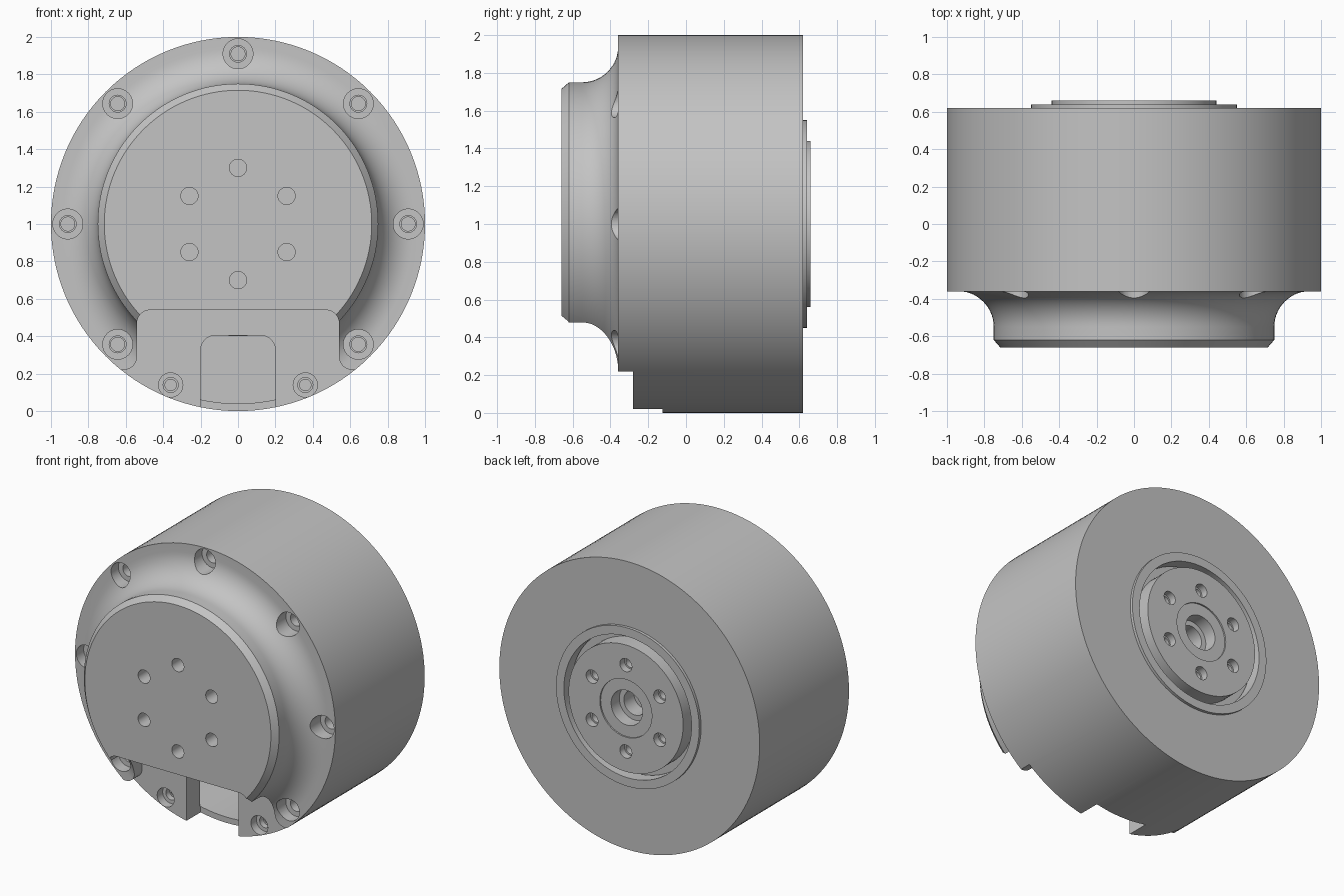
import bpy
import bmesh
from math import sin, cos, pi, radians

if "Cube" in bpy.data.objects:
    bpy.data.objects.remove(bpy.data.objects["Cube"], do_unlink=True)

grey = bpy.data.materials.new("plain grey")
grey.use_nodes = True
grey.diffuse_color = (0.55, 0.55, 0.55, 1)
grey.node_tree.nodes["Principled BSDF"].inputs["Base Color"].default_value = (0.55, 0.55, 0.55, 1)


def lathe(bm, profile, cx=0, cz=1, seg=32):
    """Solid of revolution about the y direction from (radius, y) points, capped at both ends."""
    rings = []
    for r, y in profile:
        rings.append([bm.verts.new((cx + r * cos(2 * pi * i / seg), y,
                                    cz + r * sin(2 * pi * i / seg))) for i in range(seg)])
    for a, b in zip(rings, rings[1:]):
        for i in range(seg):
            j = (i + 1) % seg
            bm.faces.new((a[i], a[j], b[j], b[i]))
    bm.faces.new(rings[0][::-1])
    bm.faces.new(rings[-1])


def prism(bm, outline, y0, y1):
    """Extrude an (x, z) outline along y."""
    front = [bm.verts.new((x, y0, z)) for x, z in outline]
    back = [bm.verts.new((x, y1, z)) for x, z in outline]
    n = len(outline)
    for i in range(n):
        j = (i + 1) % n
        bm.faces.new((front[i], front[j], back[j], back[i]))
    bm.faces.new(front[::-1])
    bm.faces.new(back)


def arc(cx, cy, r, start, end, steps=8):
    return [(cx + r * cos(radians(start + (end - start) * i / steps)),
             cy + r * sin(radians(start + (end - start) * i / steps))) for i in range(steps + 1)]


def mirrored(half):
    """Close a right-hand outline with its mirror image."""
    return half + [(-x, z) for x, z in reversed(half)]


def finish(bm, name):
    bmesh.ops.recalc_face_normals(bm, faces=bm.faces[:])
    mesh = bpy.data.meshes.new(name)
    bm.to_mesh(mesh)
    bm.free()
    mesh.materials.append(grey)
    obj = bpy.data.objects.new(name, mesh)
    bpy.context.collection.objects.link(obj)
    return obj


def select_only(obj):
    bpy.ops.object.select_all(action='DESELECT')
    obj.select_set(True)
    bpy.context.view_layer.objects.active = obj


def cut(obj, bm):
    cutter = finish(bm, "cutter")
    cutter.hide_render = True
    mod = obj.modifiers.new("cut", 'BOOLEAN')
    mod.operation = 'DIFFERENCE'
    mod.solver = 'EXACT'
    mod.object = cutter
    select_only(obj)
    bpy.ops.object.modifier_apply(modifier=mod.name)
    bpy.data.objects.remove(cutter, do_unlink=True)


def hole_circle(profile, radius, angles):
    bm = bmesh.new()
    for a in angles:
        lathe(bm, profile, radius * cos(radians(a)), 1 + radius * sin(radians(a)))
    return bm


def smooth(obj):
    select_only(obj)
    bpy.ops.object.shade_smooth_by_angle(angle=radians(25))


# Housing: chamfered front cap, concave flare, drum, raised back lip and hollow inside
bm = bmesh.new()
flare = arc(0.94, -0.55, 0.19, 180, 90, 14)
lathe(bm, [(0.715, -0.66), (0.75, -0.62)] + flare +
      [(1, -0.36), (1, 0.62), (0.55, 0.62), (0.55, 0.64), (0.49, 0.64),
       (0.49, 0.55), (0.96, 0.55), (0.96, -0.13)], seg=128)
housing = finish(bm, "housing")

# Stepped screw seats around the flange
cut(housing, hole_circle([(0.08, -0.8), (0.08, -0.28), (0.045, -0.28), (0.045, -0.22),
                          (0.037, -0.22), (0.037, -0.16)], 0.91, range(-45, 226, 45)))

# Flat step at the bottom of the front
bm = bmesh.new()
prism(bm, mirrored([(0.75, -0.1), (0.75, 0.22)] + arc(0.61, 0.29, 0.07, 270, 180) +
                   arc(0.47, 0.47, 0.07, 0, 90)), -0.8, -0.28)
cut(housing, bm)

# Cable opening through the step
bm = bmesh.new()
prism(bm, mirrored([(0.2, -0.1)] + arc(0.12, 0.325, 0.08, 0, 90)), -0.4, -0.125)
cut(housing, bm)

# Screw seats on the step
cut(housing, hole_circle([(0.065, -0.4), (0.065, -0.22), (0.04, -0.22), (0.04, -0.18),
                          (0.03, -0.18), (0.03, -0.15)], 0.933, (-112.7, -67.3)))

# Ring of blind holes in the front cap
cut(housing, hole_circle([(0.046, -0.8), (0.046, -0.55)], 0.3, range(30, 390, 60)))
smooth(housing)

# Output flange with a shallow recess and stepped centre bore
bm = bmesh.new()
lathe(bm, [(0.085, 0.45), (0.085, 0.56), (0.12, 0.56), (0.12, 0.65), (0.2, 0.65),
           (0.2, 0.66), (0.44, 0.66), (0.44, 0.54), (0.6, 0.54), (0.6, 0.4)], seg=96)
flange = finish(bm, "output_flange")
cut(flange, hole_circle([(0.046, 0.8), (0.046, 0.61), (0.035, 0.61), (0.035, 0.5)],
                        0.3, range(30, 390, 60)))
smooth(flange)
